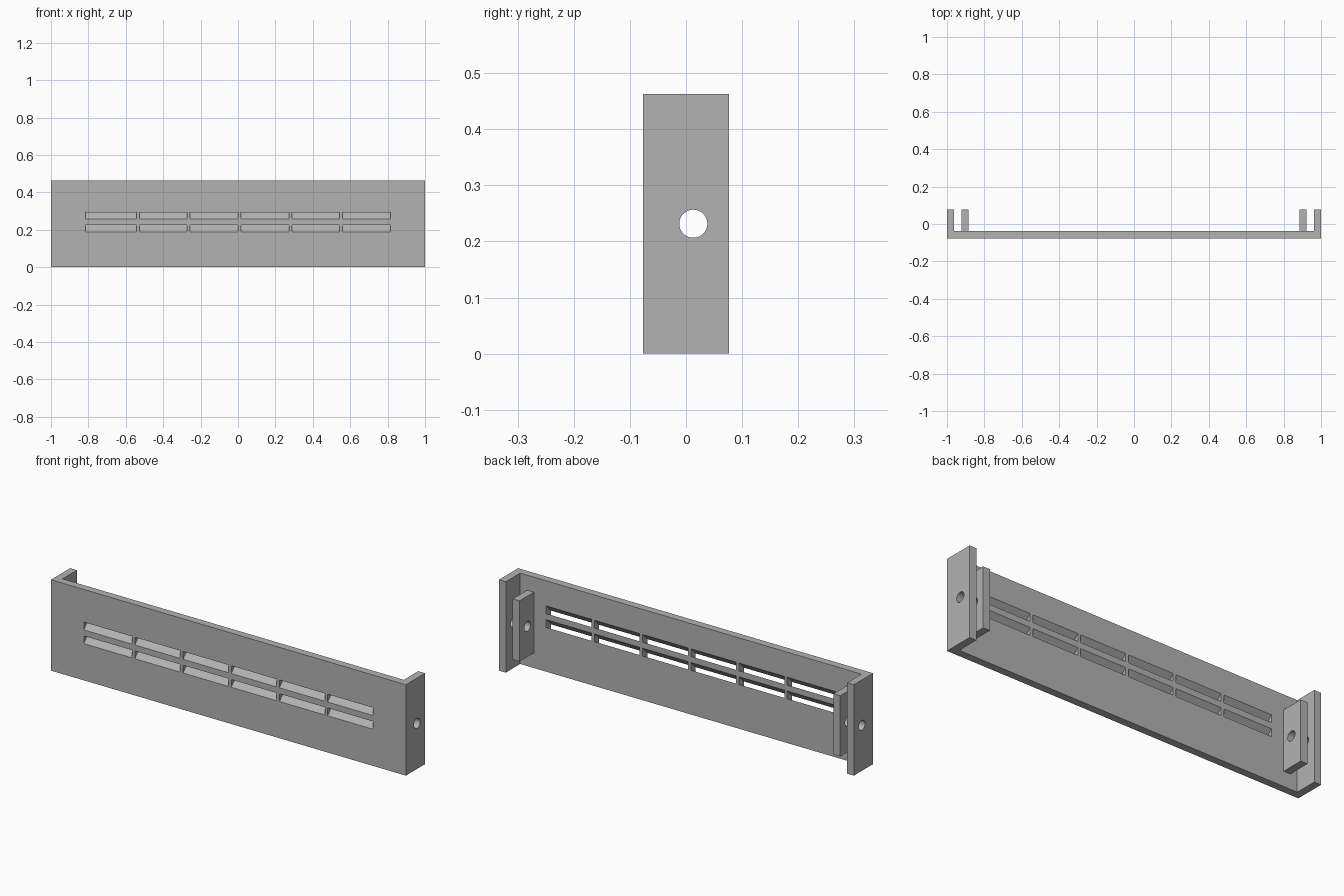
import bpy
import bmesh
import math
from mathutils import Matrix, Vector

if "Cube" in bpy.data.objects:
    bpy.data.objects.remove(bpy.data.objects["Cube"], do_unlink=True)

# Main dimensions
HEIGHT = 0.463
DEPTH = 0.077           # half depth
WALL = 0.0385           # sheet thickness
BACK = WALL - DEPTH     # rear surface of the front panel
HOLE_Y, HOLE_Z, HOLE_R = 0.013, HEIGHT / 2, 0.025

grey = bpy.data.materials.new("plain grey")
grey.use_nodes = True
grey.diffuse_color = (0.45, 0.45, 0.45, 1)
grey.node_tree.nodes["Principled BSDF"].inputs["Base Color"].default_value = grey.diffuse_color


def add_prism(bm, profile, direction):
    """Extrude a flat outline into a closed solid."""
    face = bm.faces.new([bm.verts.new(p) for p in profile])
    moved = bmesh.ops.extrude_face_region(bm, geom=[face])["geom"]
    verts = [g for g in moved if isinstance(g, bmesh.types.BMVert)]
    bmesh.ops.translate(bm, verts=verts, vec=Vector(direction))


def make_object(name, bm):
    bmesh.ops.recalc_face_normals(bm, faces=bm.faces[:])
    mesh = bpy.data.meshes.new(name)
    bm.to_mesh(mesh)
    bm.free()
    mesh.materials.append(grey)
    obj = bpy.data.objects.new(name, mesh)
    bpy.context.scene.collection.objects.link(obj)
    return obj


def cut(obj, cutters):
    """Subtract the cutters, then keep the bore edges crisp."""
    bpy.ops.object.select_all(action="DESELECT")
    bpy.context.view_layer.objects.active = obj
    obj.select_set(True)
    for cutter in cutters:
        mod = obj.modifiers.new("cut", "BOOLEAN")
        mod.operation, mod.solver, mod.object = "DIFFERENCE", "EXACT", cutter
        bpy.ops.object.modifier_apply(modifier=mod.name)
    bpy.ops.object.shade_smooth_by_angle(angle=math.radians(30))


# Louvre cutter: two rows of slots rising at 45 degrees towards the back
bm = bmesh.new()
SLOT_END, COUNT, DIVIDER, SLOT_H, OVER = 0.815, 6, 0.016, 0.0395, 0.02
pitch = 2 * SLOT_END / COUNT
y0, y1 = -DEPTH - OVER, BACK + OVER
rise = WALL + OVER
for bottom in (0.187, 0.257):
    for i in range(COUNT):
        left = -SLOT_END + i * pitch + (DIVIDER if i else 0)
        right = -SLOT_END + (i + 1) * pitch
        outline = [(left, y0, bottom - OVER), (left, y1, bottom + rise),
                   (left, y1, bottom + rise + SLOT_H), (left, y0, bottom - OVER + SLOT_H)]
        add_prism(bm, outline, (right - left, 0, 0))
slot_cutter = make_object("slot_cutter", bm)

# Bore cutter: one rod through all the side plates
bm = bmesh.new()
bmesh.ops.create_cone(
    bm, cap_ends=True, segments=48, radius1=HOLE_R, radius2=HOLE_R, depth=2.2,
    matrix=Matrix.Translation((0, HOLE_Y, HOLE_Z)) @ Matrix.Rotation(math.pi / 2, 4, "Y"))
bore_cutter = make_object("bore_cutter", bm)

# Front panel with the two end flanges, a U-shaped channel
inner = 1 - WALL
bm = bmesh.new()
add_prism(bm, [(-1, -DEPTH, 0), (1, -DEPTH, 0), (1, DEPTH, 0), (inner, DEPTH, 0),
               (inner, BACK, 0), (-inner, BACK, 0), (-inner, DEPTH, 0), (-1, DEPTH, 0)],
          (0, 0, HEIGHT))
panel = make_object("louvred_panel", bm)
cut(panel, [slot_cutter, bore_cutter])

# Shorter inner tabs beside the flanges
TAB_OUT, TAB_LOW = 0.923, 0.077
for name, side in (("left_tab", 1), ("right_tab", -1)):
    bm = bmesh.new()
    x = side * TAB_OUT
    outline = [(x, BACK, TAB_LOW), (x, DEPTH, TAB_LOW),
               (x, DEPTH, HEIGHT - TAB_LOW), (x, BACK, HEIGHT - TAB_LOW)]
    add_prism(bm, outline, (-side * WALL, 0, 0))
    cut(make_object(name, bm), [bore_cutter])

for helper in (slot_cutter, bore_cutter):
    bpy.data.objects.remove(helper, do_unlink=True)
